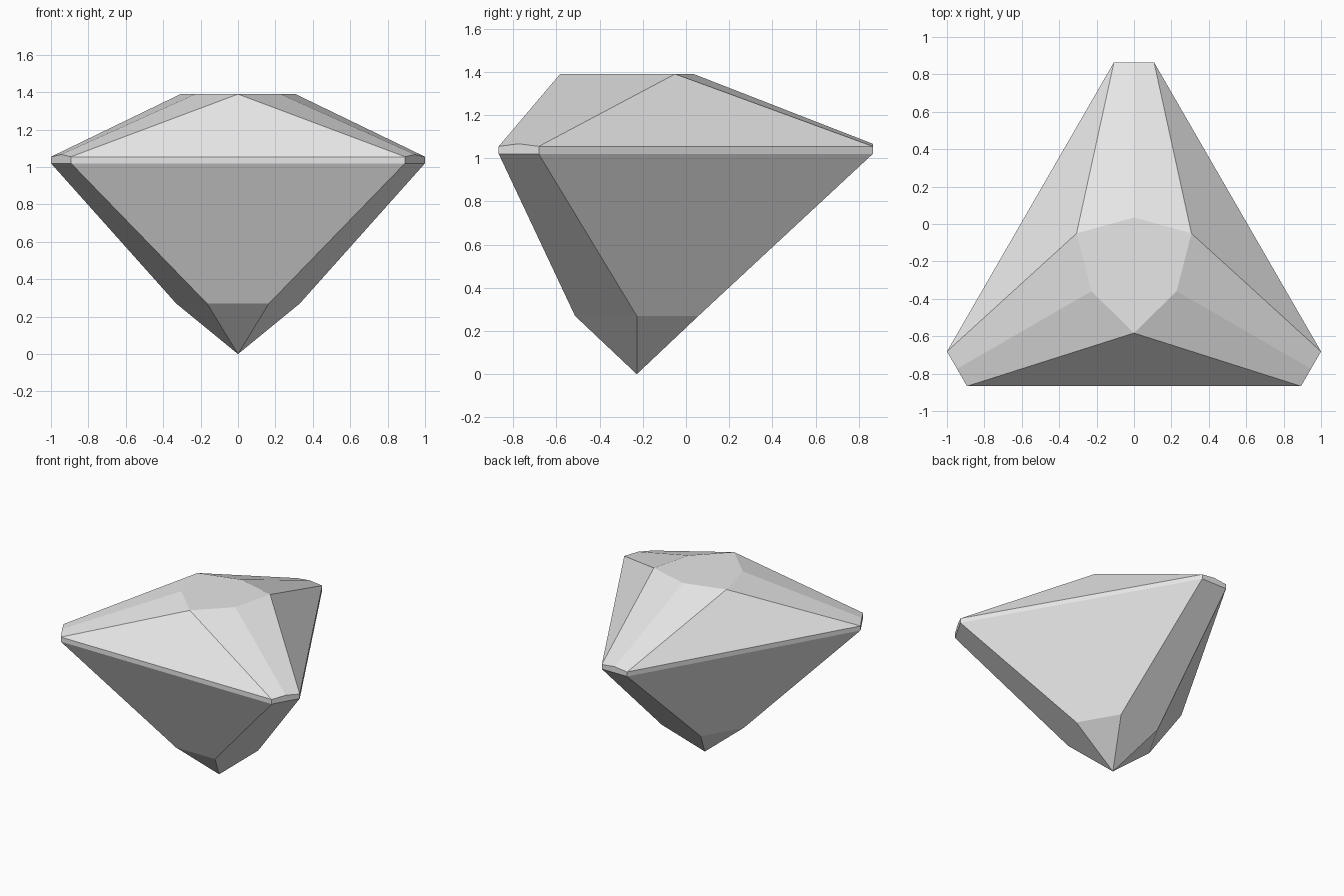
import bpy
import bmesh
from math import cos, sin, radians

cube = bpy.data.objects.get("Cube")
if cube:
    bpy.data.objects.remove(cube, do_unlink=True)

AXIS_Y = -0.228            # the gem's three-fold axis
GIRDLE_R, CORNER = 1.098, 5.6
Z_CULET, Z_LOW, Z_HIGH, Z_RIDGE, Z_TABLE = 0.27, 1.02, 1.055, 1.067, 1.39

# One plain grey stone
grey = bpy.data.materials.new("stone grey")
grey.use_nodes = True
colour = (0.8, 0.8, 0.8, 1.0)
grey.diffuse_color = colour
grey.node_tree.nodes["Principled BSDF"].inputs["Base Color"].default_value = colour

bm = bmesh.new()


def point(angle, radius, z):
    a = radians(angle)
    return bm.verts.new((radius * cos(a), AXIS_Y + radius * sin(a), z))


# Points of the three identical corners
apex = bm.verts.new((0, AXIS_Y, 0))
corners = []
for k in range(3):
    a = 90 + 120 * k
    corners.append({
        "culet": [point(a + s * 30, 0.33, Z_CULET) for s in (-1, 1)],
        "low": [point(a + s * CORNER, GIRDLE_R, Z_LOW) for s in (-1, 1)],
        "high": [point(a + s * CORNER, GIRDLE_R, Z_HIGH) for s in (-1, 1)],
        "ridge": point(a, GIRDLE_R * cos(radians(CORNER)), Z_RIDGE),
        "table_mid": point(a, 0.263, Z_TABLE),
        "table_tip": point(a + 60, 0.355, Z_TABLE),
    })

# Facets of each corner and of the side that follows it
table = []
for k, c in enumerate(corners):
    n, p = corners[(k + 1) % 3], corners[k - 1]
    (c0, c1), (l0, l1), (h0, h1) = c["culet"], c["low"], c["high"]
    ridge, mid, tip = c["ridge"], c["table_mid"], c["table_tip"]
    nc, nl, nh = n["culet"][0], n["low"][0], n["high"][0]
    facets = [
        (apex, c1, c0), (apex, nc, c1),                      # point
        (c0, c1, l1, l0), (c1, nc, nl, l1),                  # pavilion
        (l0, l1, h1, ridge, h0), (l1, nl, nh, h1),           # girdle
        (h0, ridge, mid, p["table_tip"]),                    # crown corner
        (ridge, h1, tip, mid),
        (h1, nh, tip),                                       # crown side
    ]
    for f in facets:
        bm.faces.new(f)
    table += [mid, tip]
bm.faces.new(table)
bmesh.ops.recalc_face_normals(bm, faces=bm.faces[:])

mesh = bpy.data.meshes.new("cut_gem")
bm.to_mesh(mesh)
bm.free()
mesh.materials.append(grey)
gem = bpy.data.objects.new("cut_gem", mesh)
bpy.context.collection.objects.link(gem)
